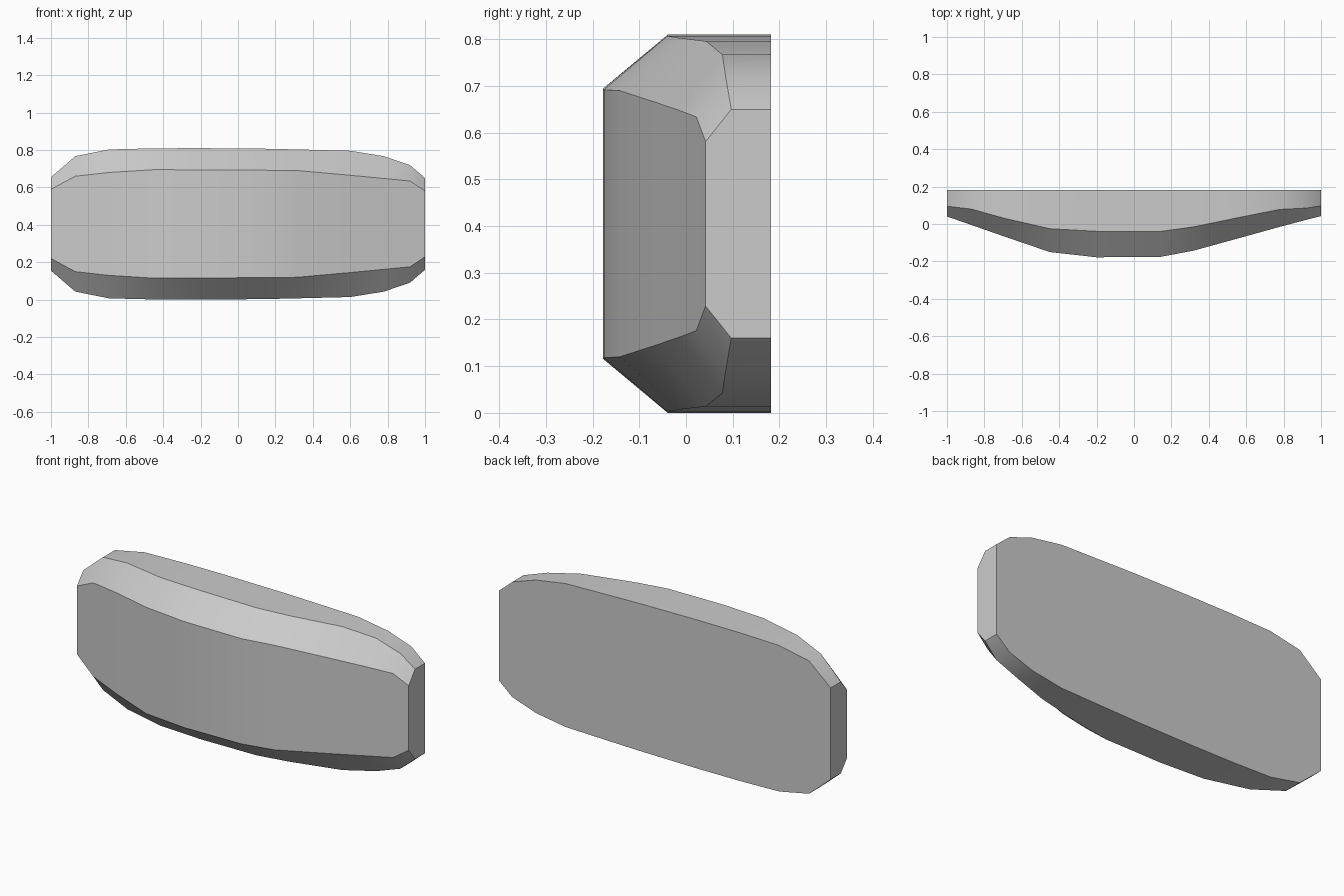
import bpy, bmesh, math

if "Cube" in bpy.data.objects:
    bpy.data.objects.remove(bpy.data.objects["Cube"])

MID = 0.405    # height of the horizontal symmetry plane
BACK = 0.182   # flat back plane

# stations: x, outline half height, wall front y, face y, face half height
stations = [
    (-1.00, 0.250, 0.095, 0.040, 0.185),
    (-0.87, 0.362, 0.080, -0.005, 0.255),
    (-0.69, 0.398, 0.030, -0.068, 0.275),
    (-0.45, 0.404, -0.025, -0.150, 0.290),
    (-0.20, 0.405, -0.039, -0.178, 0.289),
    (0.14, 0.402, -0.040, -0.176, 0.287),
    (0.32, 0.398, -0.015, -0.142, 0.285),
    (0.60, 0.391, 0.043, -0.065, 0.260),
    (0.78, 0.362, 0.078, -0.015, 0.243),
    (0.92, 0.314, 0.085, 0.022, 0.229),
    (1.00, 0.245, 0.097, 0.042, 0.176),
]

# loft six-sided cross-sections along x
bm = bmesh.new()
rings = []
for x, h, wall, face, g in stations:
    section = [(BACK, -h), (wall, -h), (face, -g), (face, g), (wall, h), (BACK, h)]
    rings.append([bm.verts.new((x, y, MID + z)) for y, z in section])
for a, b in zip(rings, rings[1:]):
    for i in range(6):
        j = (i + 1) % 6
        bm.faces.new((a[i], a[j], b[j], b[i]))

# flat end caps
bm.faces.new(rings[0])
bm.faces.new(rings[-1])
bmesh.ops.recalc_face_normals(bm, faces=bm.faces[:])

mesh = bpy.data.meshes.new("curved_panel")
bm.to_mesh(mesh)
bm.free()
panel = bpy.data.objects.new("curved_panel", mesh)
bpy.context.collection.objects.link(panel)
bpy.context.view_layer.objects.active = panel
panel.select_set(True)
bpy.ops.object.shade_smooth_by_angle(angle=math.radians(30))
